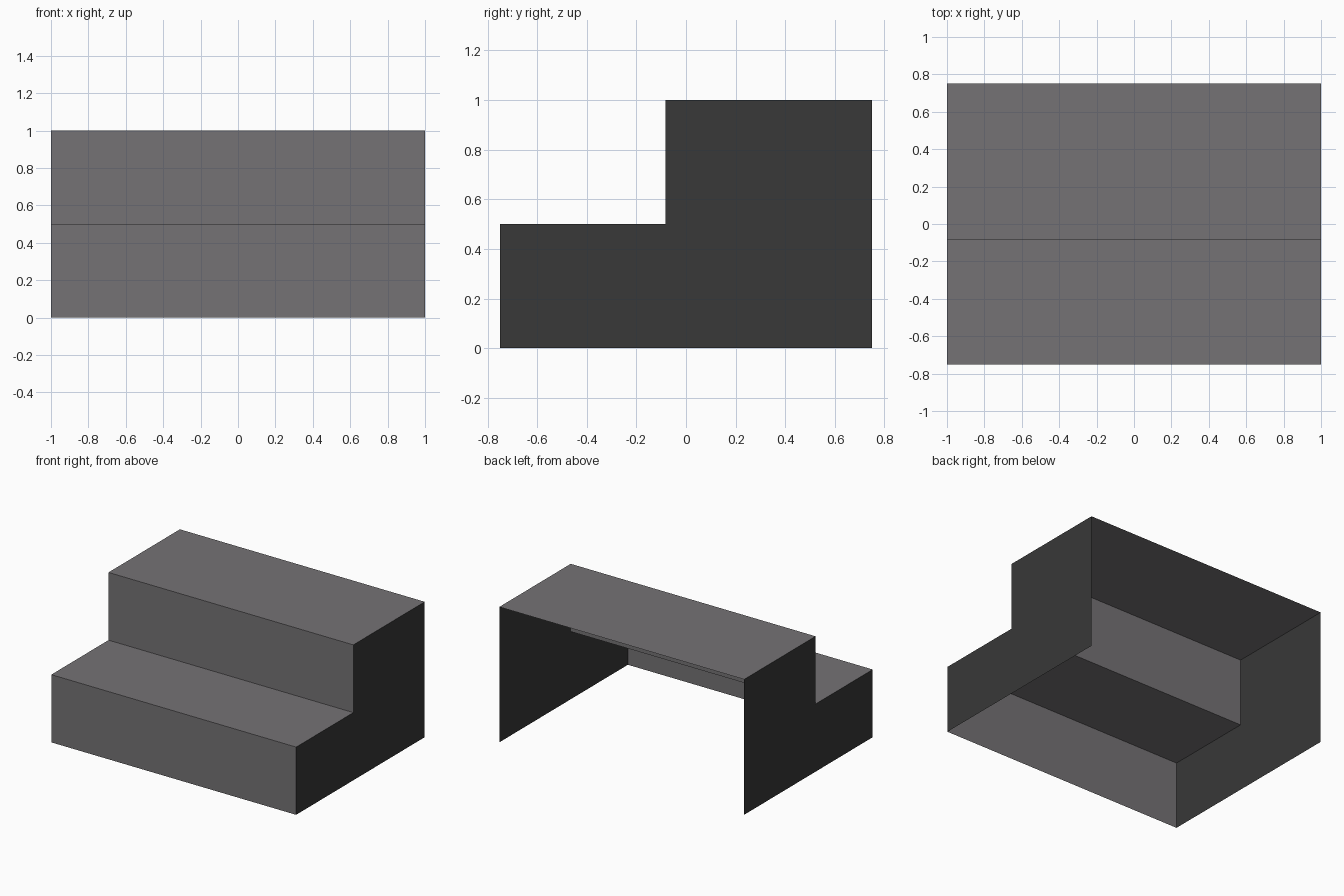
import bpy

cube = bpy.data.objects.get("Cube")
if cube:
    bpy.data.objects.remove(cube, do_unlink=True)

HALF_WIDTH, FRONT, STEP, BACK = 1.0, -0.75, -0.083, 0.75
LOW, HIGH = 0.5, 1.0


def make_material(name, color):
    mat = bpy.data.materials.new(name)
    mat.use_nodes = True
    mat.diffuse_color = color
    mat.node_tree.nodes["Principled BSDF"].inputs["Base Color"].default_value = color
    return mat


def make_object(name, verts, faces, mat):
    mesh = bpy.data.meshes.new(name)
    mesh.from_pydata(verts, [], faces)
    mesh.materials.append(mat)
    obj = bpy.data.objects.new(name, mesh)
    bpy.context.collection.objects.link(obj)
    return obj


step_grey = make_material("step grey", (0.178, 0.171, 0.178, 1))
side_grey = make_material("dark side grey", (0.0395, 0.0395, 0.0395, 1))

# Stair profile in (y, z), from the front foot up to the top back edge
profile = [(FRONT, 0), (FRONT, LOW), (STEP, LOW), (STEP, HIGH), (BACK, HIGH)]

# Risers and treads: one thin sheet per profile segment, open behind and below
names = ["lower_riser", "lower_tread", "upper_riser", "upper_tread"]
for name, (y0, z0), (y1, z1) in zip(names, profile, profile[1:]):
    verts = [(-HALF_WIDTH, y0, z0), (HALF_WIDTH, y0, z0),
             (HALF_WIDTH, y1, z1), (-HALF_WIDTH, y1, z1)]
    make_object(name, verts, [(0, 1, 2, 3)], step_grey)

# Side walls: the closed profile, one at each end, facing outwards
outline = profile + [(BACK, 0)]
for name, side in (("left_wall", 1), ("right_wall", -1)):
    verts = [(side * HALF_WIDTH, y, z) for y, z in outline]
    order = list(range(len(outline)))
    make_object(name, verts, [order[::-side]], side_grey)
